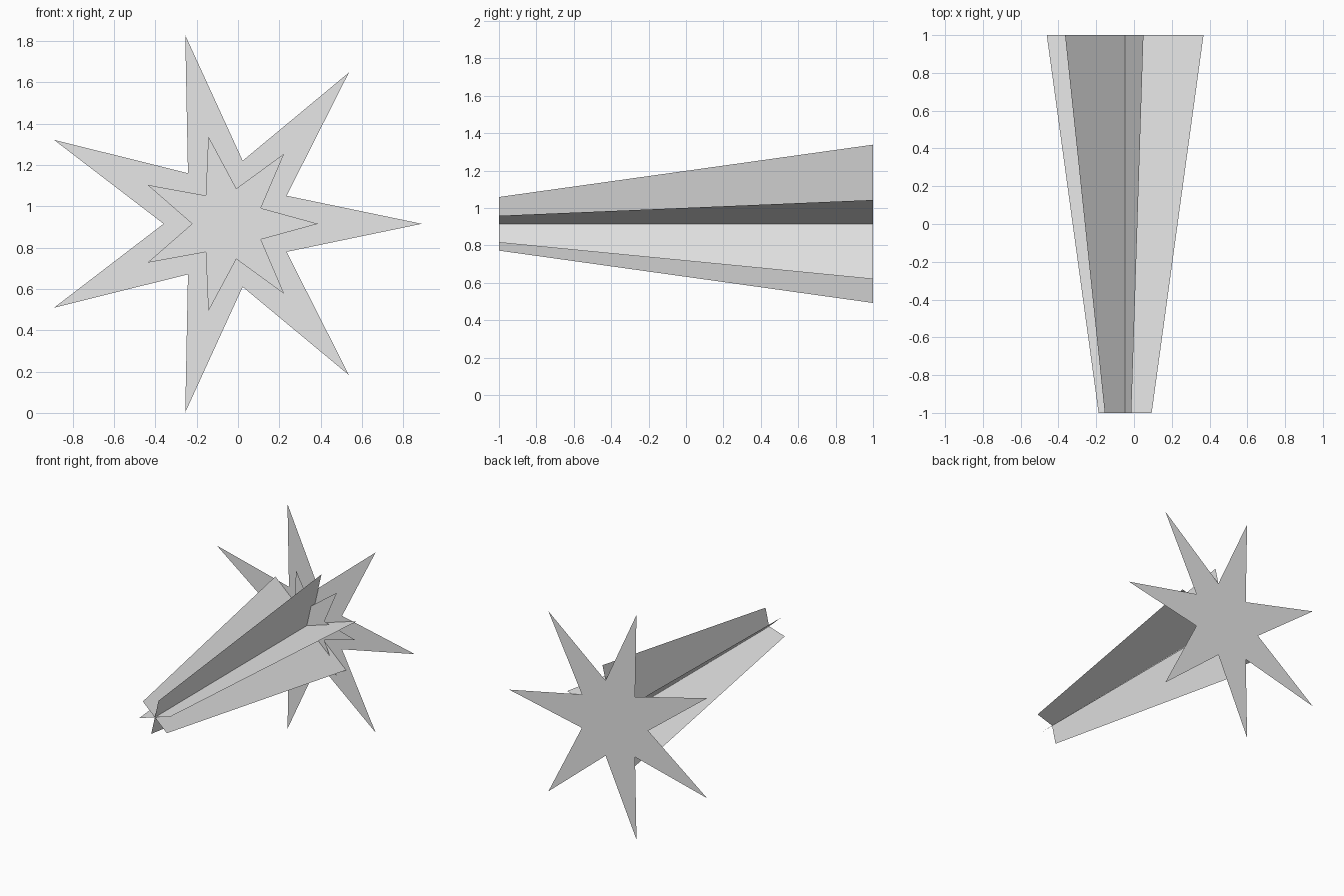
import bpy, math
from math import cos, sin, tau

if "Cube" in bpy.data.objects:
    bpy.data.objects.remove(bpy.data.objects["Cube"], do_unlink=True)

CX, CZ = -0.047, 0.915          # long axis of the model

grey = bpy.data.materials.new("light_grey")
grey.use_nodes = True
grey.diffuse_color = (0.8, 0.8, 0.8, 1)
grey.node_tree.nodes["Principled BSDF"].inputs["Base Color"].default_value = (0.8, 0.8, 0.8, 1)


def polar(radius, angle, y):
    return (CX + radius * cos(angle), y, CZ + radius * sin(angle))


def add_object(name, verts, faces):
    mesh = bpy.data.meshes.new(name)
    mesh.from_pydata(verts, [], faces)
    mesh.materials.append(grey)
    obj = bpy.data.objects.new(name, mesh)
    bpy.context.collection.objects.link(obj)
    return obj


def star(name, outer, inner, y, points=7):
    """Flat star facing the front."""
    n = points * 2
    verts = [polar(inner if i % 2 else outer, tau * i / n, y) for i in range(n)]
    add_object(name, verts, [tuple(range(n))])


# Flat stars at the wide end
star("large_star", 0.936, 0.313, 1.0)
star("small_star", 0.434, 0.175, 0.95)

# Three flat tapered blades crossing on the axis
START, FRONT_R, BACK_R = math.radians(17.1), 0.147, 0.434
for k in range(3):
    a = START + k * tau / 6
    verts = [polar(-FRONT_R, a, -1), polar(FRONT_R, a, -1),
             polar(BACK_R, a, 1), polar(-BACK_R, a, 1)]
    add_object(f"tapered_blade_{k + 1}", verts, [(0, 1, 2, 3)])
